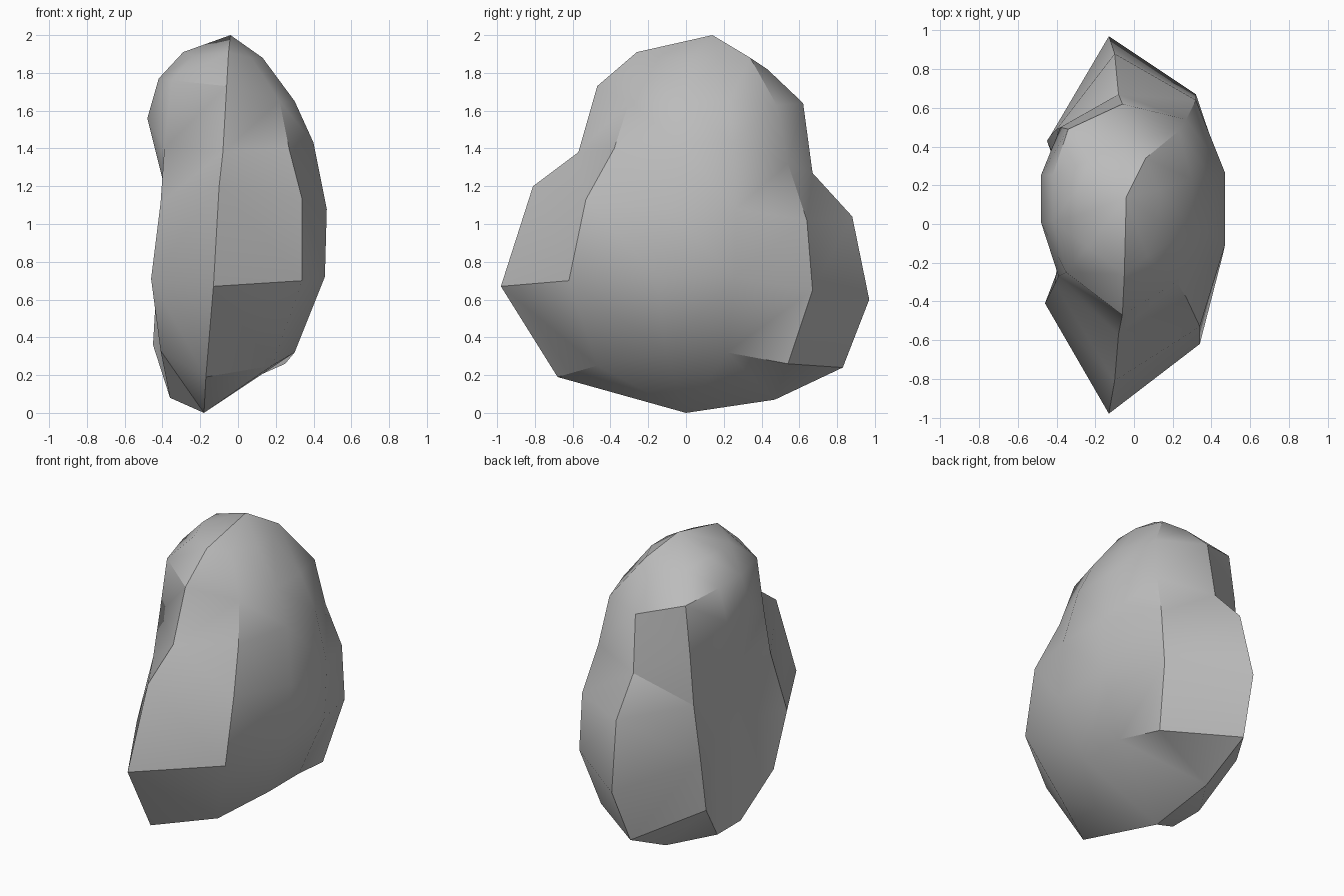
import bpy
import bmesh
from math import radians

default_cube = bpy.data.objects.get("Cube")
if default_cube:
    bpy.data.objects.remove(default_cube, do_unlink=True)

# Stone colour
stone = bpy.data.materials.new("stone_grey")
stone.use_nodes = True
grey = (0.5, 0.5, 0.5, 1)
stone.diffuse_color = grey
stone.node_tree.nodes["Principled BSDF"].inputs["Base Color"].default_value = grey

# Six contour levels, bottom to top
# Front and back ridges: x, front y, front z, back y, back z
ridges = [
    (-.17, -.68, .19, .83, .24),
    (-.13, -.98, .67, .97, .60),
    (-.10, -.81, 1.2, .88, 1.04),
    (-.08, -.57, 1.38, .67, 1.27),
    (-.06, -.47, 1.73, .62, 1.64),
    (-.05, -.26, 1.91, .43, 1.82),
]
# Broad +x side: front corner xyz, back corner xyz, bulge x, bulge z
broad_side = [
    (.18, -.47, .25, .25, .54, .26, .30, .32),
    (.34, -.62, .70, .32, .67, .65, .46, .72),
    (.34, -.53, 1.13, .32, .64, 1.02, .47, 1.08),
    (.27, -.38, 1.4, .27, .54, 1.32, .40, 1.43),
    (.22, -.30, 1.65, .23, .48, 1.63, .30, 1.65),
    (.07, -.17, 1.88, .06, .34, 1.88, .13, 1.88),
]
# Hollow -x side: same layout
hollow_side = [
    (-.41, -.34, .33, -.45, .43, .36, -.36, .08),
    (-.46, -.41, .71, -.43, .46, .70, -.34, .75),
    (-.41, -.31, 1.11, -.40, .49, 1.07, -.37, 1.12),
    (-.39, -.27, 1.4, -.38, .50, 1.4, -.48, 1.56),
    (-.35, -.25, 1.76, -.34, .49, 1.72, -.42, 1.77),
    (-.24, -.12, 1.89, -.23, .33, 1.87, -.29, 1.91),
]


def side_points(front_x, front_y, front_z, back_x, back_y, back_z, bulge_x, bulge_z):
    """Corner, two bulge points and corner, running front to back."""
    depth = back_y - front_y
    return [
        (front_x, front_y, front_z),
        (bulge_x, front_y + depth * .36, bulge_z),
        (bulge_x, front_y + depth * .68, bulge_z),
        (back_x, back_y, back_z),
    ]


def contour(ridge, broad, hollow):
    """One closed contour, starting at the front ridge."""
    x, front_y, front_z, back_y, back_z = ridge
    front = (x, front_y, front_z)
    back = (x, back_y, back_z)
    return [front, *side_points(*broad), back, *reversed(side_points(*hollow))]


bm = bmesh.new()
rings = [[bm.verts.new(point) for point in contour(*level)]
         for level in zip(ridges, broad_side, hollow_side)]
count = len(rings[0])

# Walls between neighbouring contours
for lower, upper in zip(rings, rings[1:]):
    for i in range(count):
        j = (i + 1) % count
        bm.faces.new((lower[i], lower[j], upper[j], upper[i]))

# Crown closing to the peak
peak = bm.verts.new((-.04, .14, 2))
for i in range(count):
    bm.faces.new((rings[-1][i], rings[-1][(i + 1) % count], peak))

# Underside closing to two low points
foot = bm.verts.new((-.18, 0, 0))
keel = bm.verts.new((-.18, .47, .07))
hubs = [foot] * 3 + [keel] * 5 + [foot] * 2
for i in range(count):
    j = (i + 1) % count
    corners = [rings[0][j], rings[0][i], hubs[i], hubs[j]]
    bm.faces.new(list(dict.fromkeys(corners)))

bmesh.ops.triangulate(bm, faces=bm.faces[:])
bmesh.ops.recalc_face_normals(bm, faces=bm.faces[:])

mesh = bpy.data.meshes.new("boulder")
bm.to_mesh(mesh)
bm.free()
mesh.materials.append(stone)
boulder = bpy.data.objects.new("boulder", mesh)
bpy.context.collection.objects.link(boulder)

# Soft facets with crisp ridges
bpy.ops.object.select_all(action='DESELECT')
boulder.select_set(True)
bpy.context.view_layer.objects.active = boulder
bpy.ops.object.shade_smooth_by_angle(angle=radians(36))
